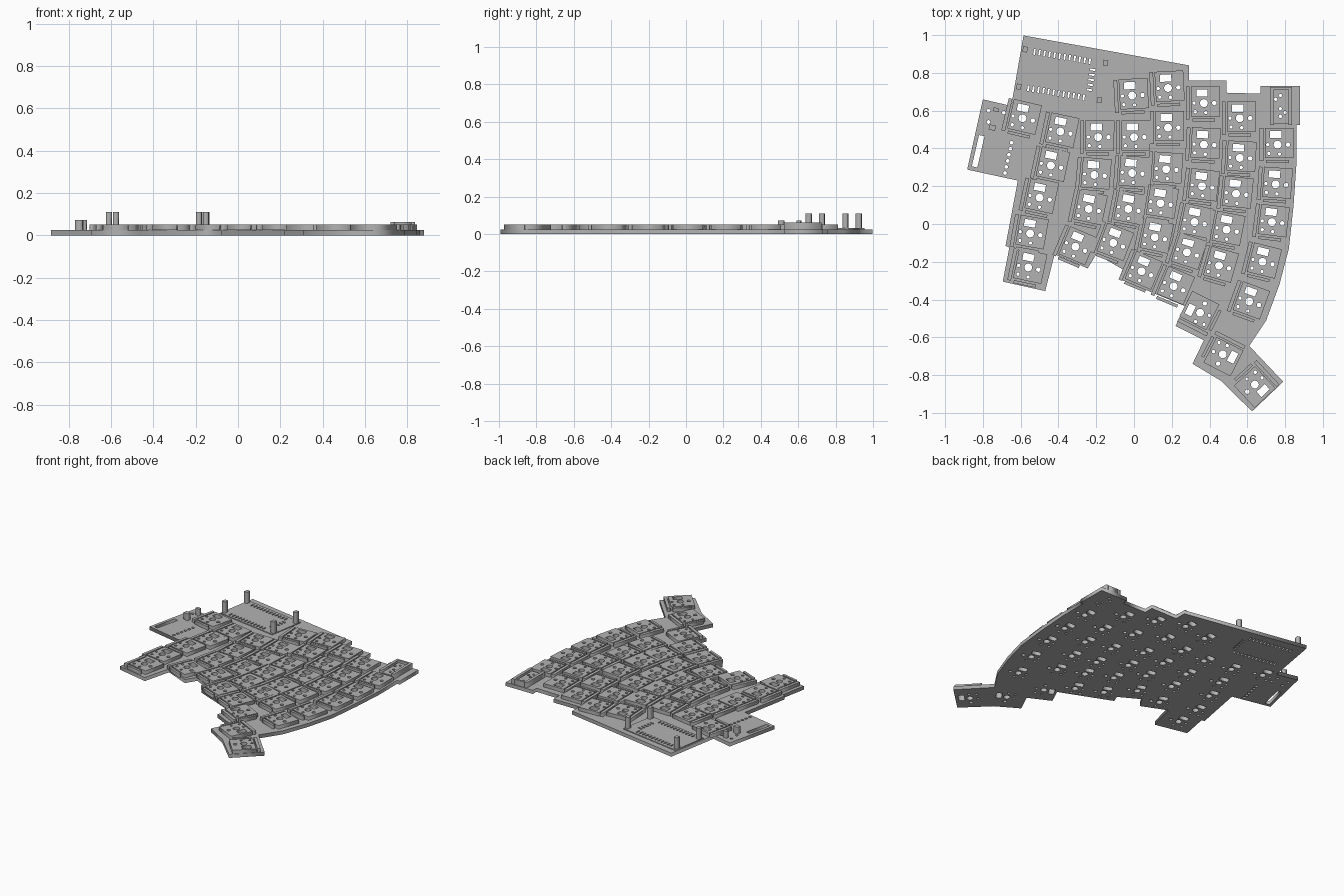
import bpy
from math import cos, sin, radians, tau
from mathutils import Matrix, Vector

cube = bpy.data.objects.get("Cube")
if cube:
    bpy.data.objects.remove(cube)

UNIT = 0.01          # plan coordinates are in hundredths
PLATE = 0.025        # plate thickness
SOCKET_TOP = 0.05

grey = bpy.data.materials.new("light grey")
grey.use_nodes = True
colour = (0.45, 0.45, 0.45, 1)
grey.diffuse_color = colour
grey.node_tree.nodes["Principled BSDF"].inputs["Base Color"].default_value = colour


def place(x, y, degrees=0):
    return Matrix.Translation((x, y, 0)) @ Matrix.Rotation(radians(degrees), 4, "Z")


def moved(loop, matrix):
    return [tuple((matrix @ Vector((x, y, 0))).xy) for x, y in loop]


def rect(x, y, w, h, degrees=0):
    corners = [(-w / 2, -h / 2), (w / 2, -h / 2), (w / 2, h / 2), (-w / 2, h / 2)]
    return moved(corners, place(x, y, degrees))


def circle(x, y, r, sides=12):
    return [(x + r * cos(tau * i / sides), y + r * sin(tau * i / sides)) for i in range(sides)]


def slab(name, loops, low, high):
    """Extruded flat shape; inner loops become through holes."""
    curve = bpy.data.curves.new(name, "CURVE")
    curve.dimensions = "2D"
    curve.fill_mode = "BOTH"
    curve.extrude = (high - low) / 2
    for loop in loops:
        spline = curve.splines.new("POLY")
        spline.points.add(len(loop) - 1)
        spline.use_cyclic_u = True
        for point, (x, y) in zip(spline.points, loop):
            point.co = (x * UNIT, y * UNIT, 0, 1)
    helper = bpy.data.objects.new(name, curve)
    bpy.context.collection.objects.link(helper)
    graph = bpy.context.evaluated_depsgraph_get()
    mesh = bpy.data.meshes.new_from_object(helper.evaluated_get(graph))
    bpy.data.objects.remove(helper)
    mesh.transform(Matrix.Translation((0, 0, (low + high) / 2)))
    mesh.materials.clear()
    mesh.materials.append(grey)
    return add(name, mesh)


def add(name, mesh):
    obj = bpy.data.objects.new(name, mesh)
    bpy.context.collection.objects.link(obj)
    return obj


# Key positions and turn in degrees, row by row
keys = [
    (-1, 68, 3), (18, 72, 3), (37, 64, 0), (56, 56, 0),
    (-59, 56, -13), (-39, 49, -12), (-19, 46, -1), (0, 46, 0),
    (18, 51, 0), (37, 42, -3), (56, 35, -3), (76, 42, 0),
    (-44, 31, -12), (-21, 26, -5), (-1, 27, -4), (17, 29, -4),
    (36, 20, -7), (54, 16, -6), (75, 21, -4),
    (-50, 14, -12), (-24, 8, -12), (-3, 8, -11), (14, 11, -9),
    (32, 1, -12), (49, -3, -11), (73, 1, -7),
    (-55, -5, -10), (-31, -12, -23), (-11, -10, -21), (11, -7, -12),
    (28, -15, -18), (45, -22, -16), (68, -20, -14),
    (-56, -23, -12), (4, -25, -23), (21, -33, -23), (61, -41, -20),
    (35, -47, 63), (47, -69, -117), (64, -85, -137),
]

# Holes of one key: pin window, centre post, side posts and pins
key_holes = [
    rect(-1, 5.3, 6, 3.8), circle(0, 0, 2.1, 16), circle(5.5, 0, 1.2),
    circle(-5.2, 0, 0.9), circle(1, -5, 0.9), circle(-4.6, -4.6, 0.9),
]

# Controller area, local to its own tilted frame
controller = place(-38, 79, -9.5)
pins = [rect(-16.5 + 2.7 * i, y, 1, 3) for i in range(12) for y in (-10, 9.5)]
pins += [rect(15.5, -5.5 + 2.7 * i, 3, 1) for i in range(5)]
controller_holes = [moved(p, controller) for p in pins]

# Side board openings
side_holes = [rect(-82.5, 38.5, 3, 17, -13)]
side_holes += [circle(-64.8 - 0.7 * i, 43 - 3.2 * i, 1) for i in range(6)]
side_holes += [circle(-77, 60, 1), circle(-69, 59, 1), circle(-68, 54, 1), circle(-77, 54, 1)]

# Jack openings at the far right corner
jack_holes = [circle(77.5, y, 0.9) for y in (57, 61, 68)]
jack_holes += [circle(75, 66, 0.9), circle(80, 59, 0.9)]

outline = [
    (-58.5, 99.8), (29, 84), (29, 76), (49, 76), (49, 69.5), (67, 69),
    (67, 73), (88, 73), (88, 52.5), (86, 52.5), (86, 32), (84.5, 10),
    (82, -13), (77, -32), (70, -51), (61, -64.5), (79, -83.5), (62.5, -99.2),
    (46, -83), (31, -74), (37, -61.5), (22, -54), (27, -43.5), (-8, -29),
    (-6, -24), (-20, -16), (-24.5, -23.5), (-42, -16), (-47, -35.5),
    (-69.5, -30.5), (-66, -12.5), (-68, -11.5), (-61.5, 23), (-88.3, 28.8),
    (-80, 66), (-65, 62.5),
]

# Base plate with every through hole
plate_loops = [outline] + controller_holes + side_holes + jack_holes
for x, y, turn in keys:
    plate_loops += [moved(hole, place(x, y, turn)) for hole in key_holes]
slab("base_plate", plate_loops, 0, PLATE)

# Key sockets: body, side strip and lower strip share one mesh
body = [rect(0.9, 0.9, 15.2, 16), rect(-8.5, 0, 2, 17.5), rect(0, -8.9, 12, 1.6)]
socket = slab("key_socket", body + key_holes, PLATE, SOCKET_TOP)
for i, (x, y, turn) in enumerate(keys):
    obj = socket if i == 0 else add("key_socket", socket.data)
    obj.location = (x * UNIT, y * UNIT, 0)
    obj.rotation_euler.z = radians(turn)

# Controller bed and its four corner posts
bed = moved(rect(0, 0, 46, 25.5), controller)
slab("controller_bed", [bed] + controller_holes, PLATE, PLATE + 0.006)
for x in (-1, 1):
    for y in (-1, 1):
        post = moved(rect(x * 21.6, y * 10, 2.5, 3), controller)
        slab("controller_post", [post], PLATE, 0.11)

# Side board posts
for x, y, w, h in [(-75, 51, 3.5, 2.8), (-73, 60.5, 3, 2)]:
    slab("side_post", [rect(x, y, w, h, -13)], PLATE, 0.073)

# Jack holder: floor, two rails and end stop
slab("jack_floor", [rect(77.8, 62.5, 11.5, 19)] + jack_holes, PLATE, 0.045)
for x in (73, 82.7):
    slab("jack_rail", [rect(x, 62.5, 2, 20)], PLATE, 0.062)
slab("jack_stop", [rect(77.85, 71.8, 7.7, 1.4)], PLATE, 0.062)
